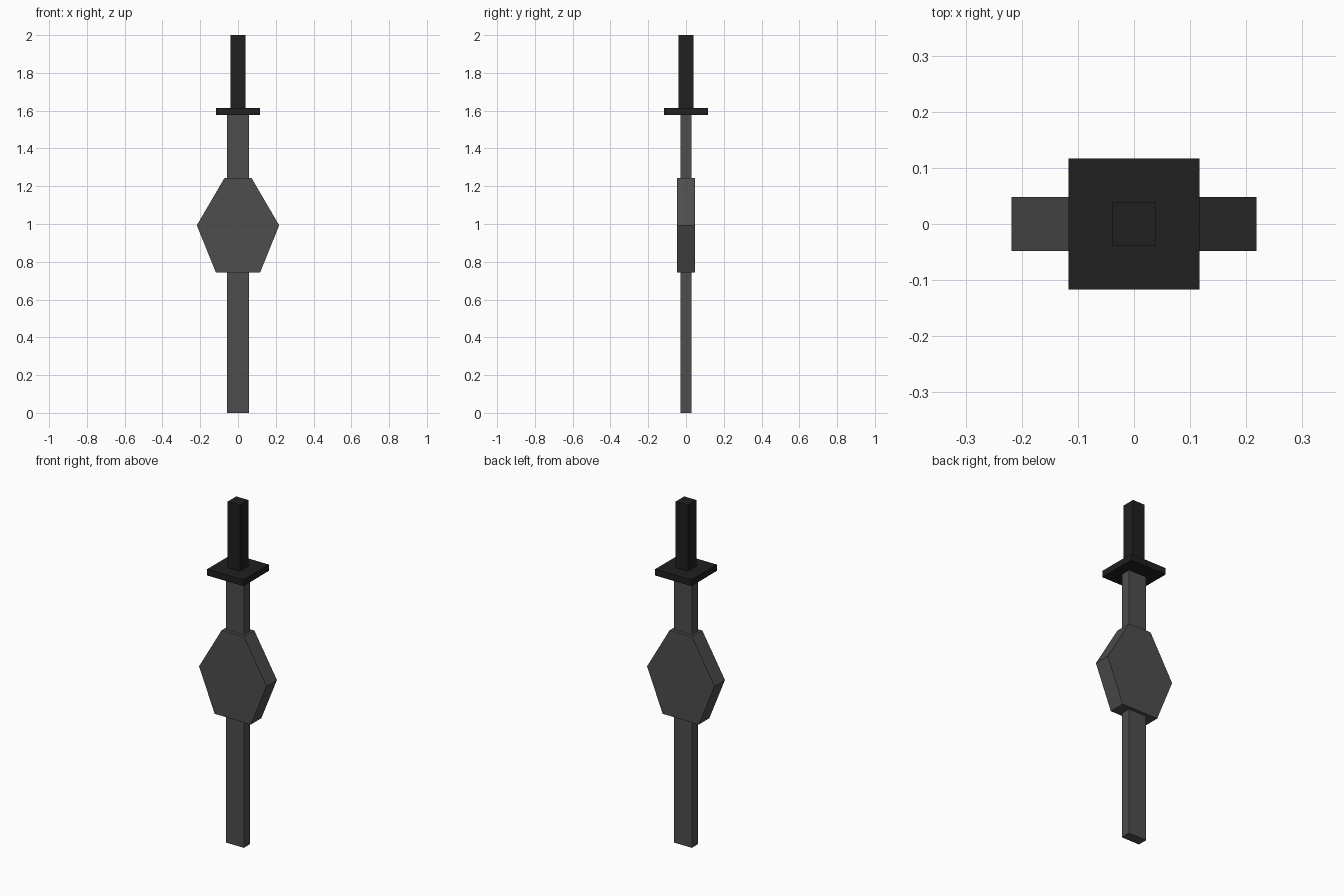
import bpy, bmesh

if "Cube" in bpy.data.objects:
    bpy.data.objects.remove(bpy.data.objects["Cube"])


def material(name, value):
    mat = bpy.data.materials.new(name)
    mat.diffuse_color = (value, value, value, 1)
    mat.use_nodes = True
    mat.node_tree.nodes["Principled BSDF"].inputs["Base Color"].default_value = mat.diffuse_color
    return mat


steel = material("dark_steel", 0.075)
black = material("black_grip", 0.014)


def prism(name, profile, half_depth, mat):
    """Extrude an XZ profile symmetrically along Y."""
    bm = bmesh.new()
    face = bm.faces.new([bm.verts.new((x, -half_depth, z)) for x, z in profile])
    ext = bmesh.ops.extrude_face_region(bm, geom=[face])
    moved = [v for v in ext["geom"] if isinstance(v, bmesh.types.BMVert)]
    bmesh.ops.translate(bm, verts=moved, vec=(0, 2 * half_depth, 0))
    bmesh.ops.recalc_face_normals(bm, faces=bm.faces)
    mesh = bpy.data.meshes.new(name)
    bm.to_mesh(mesh)
    bm.free()
    mesh.materials.append(mat)
    obj = bpy.data.objects.new(name, mesh)
    bpy.context.collection.objects.link(obj)
    return obj


def box(name, half_x, half_y, z0, z1, mat):
    profile = [(-half_x, z0), (half_x, z0), (half_x, z1), (-half_x, z1)]
    return prism(name, profile, half_y, mat)


# Long flat blade, pointing down
box("blade", 0.058, 0.029, 0, 1.577, steel)

# Six-sided plate around the middle of the blade
half = [(0.117, 0.743), (0.218, 0.993), (0.072, 1.243)]
prism("hexagonal_plate", half + [(-x, z) for x, z in reversed(half)], 0.048, steel)

# Square guard and grip
box("guard", 0.117, 0.117, 1.577, 1.614, black)
box("handle", 0.039, 0.039, 1.614, 2.0, black)
